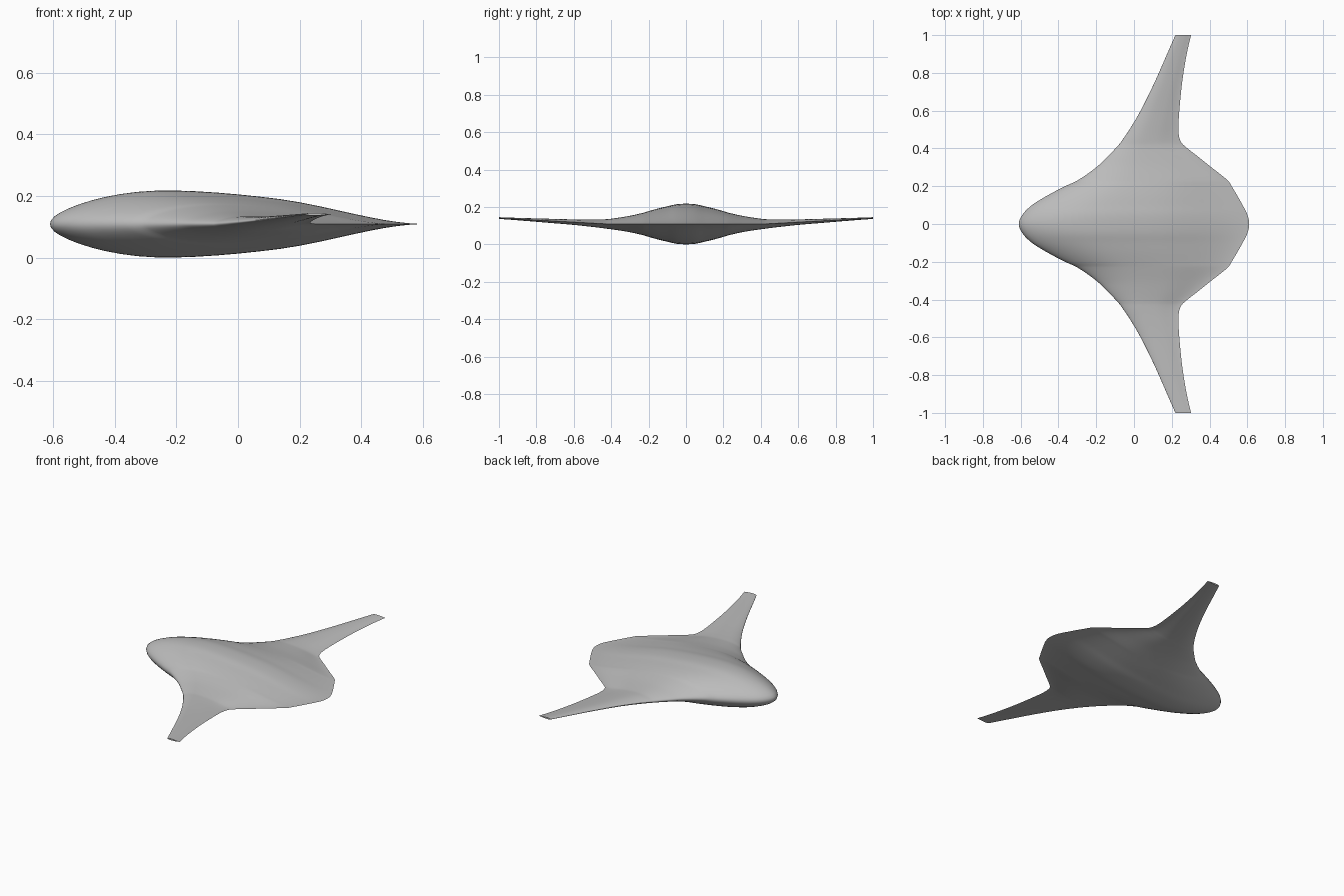
import bpy
import bmesh
import math

if "Cube" in bpy.data.objects:
    bpy.data.objects.remove(bpy.data.objects["Cube"], do_unlink=True)

CHORD_STEPS = 28
SPAN_STEPS = 5
MID_Z = 0.109

# Half-span stations: distance out, leading edge, trailing edge, half thickness
STATIONS = [
    (0, -.61, .61, .109),
    (.05, -.59, .6, .106),
    (.1, -.54, .575, .095),
    (.15, -.46, .547, .083),
    (.2, -.365, .517, .069),
    (.23, -.3, .497, .06),
    (.3, -.2, .41, .044),
    (.36, -.137, .335, .034),
    (.42, -.08, .26, .026),
    (.45, -.058, .242, .0235),
    (.5, -.024, .235, .02),
    (.6, .035, .24, .0148),
    (.75, .109, .255, .0105),
    (.9, .175, .279, .0065),
    (1, .219, .302, .0045),
]


def slope(i, k):
    """Finite-difference tangent of column k, flat on the centreline."""
    if i == 0:
        return 0.0
    a, b = STATIONS[i - 1], STATIONS[min(i + 1, len(STATIONS) - 1)]
    return (b[k] - a[k]) / (b[0] - a[0])


def blend(i, t, k):
    """Cubic interpolation between station i and the next one."""
    a, b = STATIONS[i], STATIONS[i + 1]
    h = b[0] - a[0]
    t2, t3 = t * t, t * t * t
    return ((2 * t3 - 3 * t2 + 1) * a[k] + (t3 - 2 * t2 + t) * h * slope(i, k)
            + (3 * t2 - 2 * t3) * b[k] + (t3 - t2) * h * slope(i + 1, k))


def thickness(u):
    """Symmetric aerofoil with a slim nose and cusped tail, peak close to one."""
    v = 10 * (.2969 * math.sqrt(u) - .126 * u - .3516 * u ** 2
              + .2843 * u ** 3 - .1036 * u ** 4)
    if u < .33:
        v *= 1 - .3 * (1 - u / .33) ** 2
    if u > .6:
        v *= 1 - ((u - .6) / .4) ** 2
    return max(v, 0.0)


def section(bm, y, lead, trail, half):
    """Closed loop of vertices around one aerofoil section."""
    z = MID_Z + max(0.0, abs(y) - .42) * .055
    loop = []
    for j in range(2 * CHORD_STEPS):
        angle = math.pi * j / CHORD_STEPS
        u = (1 - math.cos(angle)) / 2
        side = 1 if j <= CHORD_STEPS else -1
        height = 0.0 if j in (0, CHORD_STEPS) else side * half * thickness(u)
        loop.append(bm.verts.new((lead + (trail - lead) * u, y, z + height)))
    return loop


# Interpolated stations, reflected to the other half
half_span = []
for i in range(len(STATIONS) - 1):
    for s in range(SPAN_STEPS):
        t = s / SPAN_STEPS
        y = STATIONS[i][0] + t * (STATIONS[i + 1][0] - STATIONS[i][0])
        half_span.append((y, *(blend(i, t, k) for k in (1, 2, 3))))
half_span.append(STATIONS[-1])
span = [(-s[0], *s[1:]) for s in reversed(half_span[1:])] + half_span

# Blended body and wings, lofted from tip to tip
bm = bmesh.new()
loops = [section(bm, *s) for s in span]
for a, b in zip(loops, loops[1:]):
    n = len(a)
    for j in range(n):
        bm.faces.new((a[j], a[(j + 1) % n], b[(j + 1) % n], b[j]))
bm.faces.new(loops[0])
bm.faces.new(loops[-1])
bmesh.ops.recalc_face_normals(bm, faces=bm.faces)
mesh = bpy.data.meshes.new("blended_wing_body")
bm.to_mesh(mesh)
bm.free()
body = bpy.data.objects.new("blended_wing_body", mesh)
bpy.context.collection.objects.link(body)

# Plain grey skin
grey = bpy.data.materials.new("plain_grey")
grey.use_nodes = True
colour = (.5, .5, .5, 1)
grey.diffuse_color = colour
grey.node_tree.nodes["Principled BSDF"].inputs["Base Color"].default_value = colour
mesh.materials.append(grey)

# Smooth skin with crisp trailing edge and tips
bpy.ops.object.select_all(action="DESELECT")
body.select_set(True)
bpy.context.view_layer.objects.active = body
bpy.ops.object.shade_smooth_by_angle(angle=math.radians(50))
